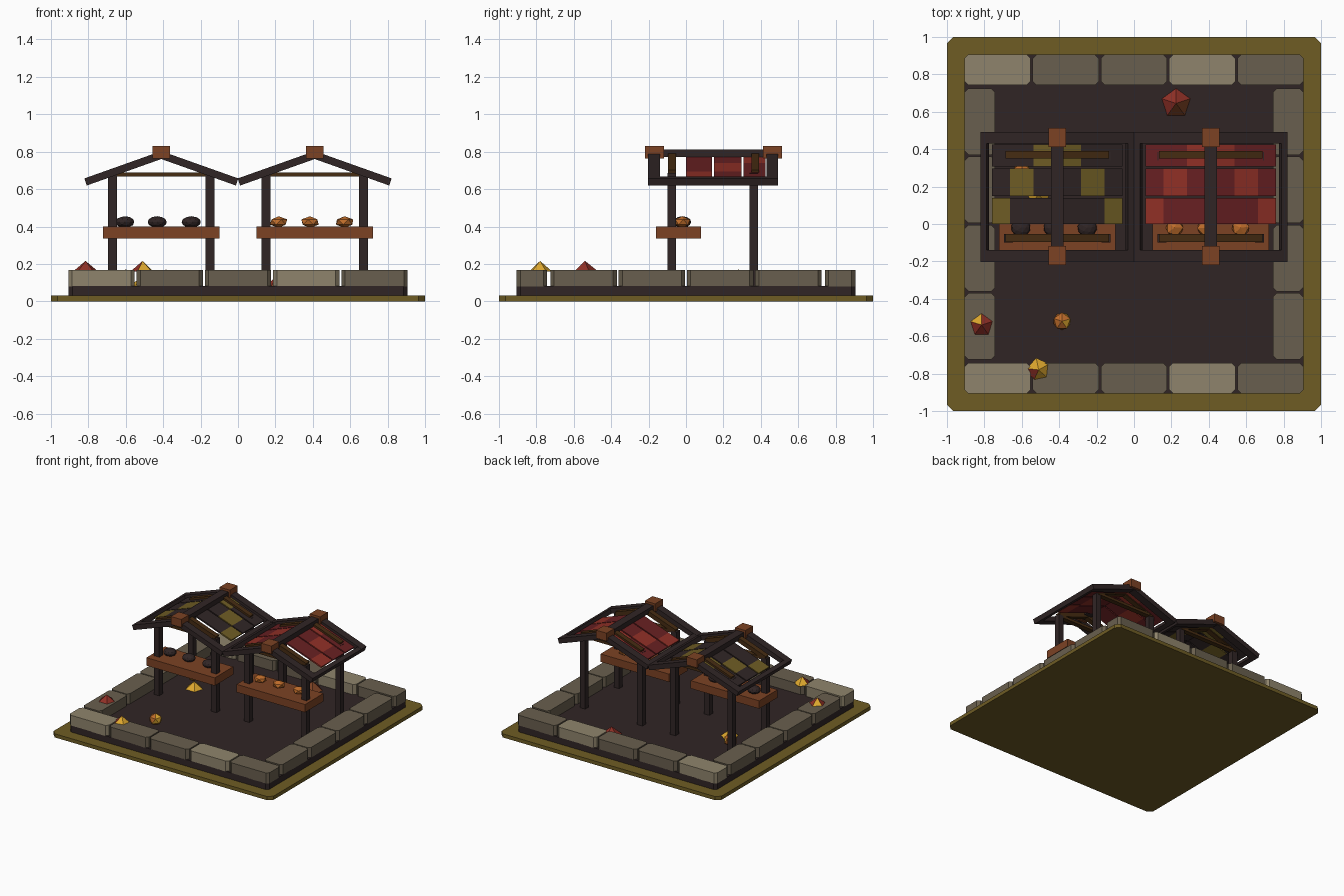
import bpy, bmesh, math
from mathutils import Matrix

if "Cube" in bpy.data.objects:
    bpy.data.objects.remove(bpy.data.objects["Cube"])


def material(name, rgb):
    m = bpy.data.materials.new(name)
    lin = [((c / 255 + 0.055) / 1.055) ** 2.4 for c in rgb]
    m.diffuse_color = (*lin, 1)
    m.use_nodes = True
    m.node_tree.nodes["Principled BSDF"].inputs["Base Color"].default_value = m.diffuse_color
    return m


GRASS = material("olive", (110, 92, 36))
DARK = material("dark_wood", (48, 37, 37))
STONE_L = material("light_stone", (143, 132, 108))
STONE_D = material("dark_stone", (105, 95, 78))
BROWN = material("brown_wood", (124, 66, 36))
TRUSS = material("deep_brown", (70, 44, 18))
RED_D = material("dark_red", (104, 32, 34))
RED_L = material("bright_red", (144, 48, 38))
ORANGE = material("orange", (190, 108, 42))
GOLD = material("gold", (222, 168, 46))


def finish(name, bm, mats):
    me = bpy.data.meshes.new(name)
    bm.to_mesh(me)
    bm.free()
    for m in mats:
        me.materials.append(m)
    ob = bpy.data.objects.new(name, me)
    bpy.context.collection.objects.link(ob)
    return ob


def box(name, x0, x1, y0, y1, z0, z1, mat, chamfer=0, tilt=0):
    """Box between limits, vertical edges chamfered, tilted about y."""
    bm = bmesh.new()
    bmesh.ops.create_cube(bm, size=1)
    bmesh.ops.scale(bm, vec=(x1 - x0, y1 - y0, z1 - z0), verts=bm.verts)
    if chamfer:
        ed = [e for e in bm.edges if abs(e.verts[0].co.z - e.verts[1].co.z) > 1e-4]
        bmesh.ops.bevel(bm, geom=ed, offset=chamfer, segments=1, affect='EDGES')
    ob = finish(name, bm, [mat])
    ob.location = ((x0 + x1) / 2, (y0 + y1) / 2, (z0 + z1) / 2)
    ob.rotation_euler.y = tilt
    return ob


# ground plate and floor
box("grass_plate", -1, 1, -1, 1, 0, 0.03, GRASS, 0.035)
box("floor", -0.905, 0.905, -0.905, 0.905, 0.03, 0.083, DARK, 0.02)

# border stones
P = 0.365
for s in (-1, 1):
    y0, y1 = sorted((s * 0.743, s * 0.905))
    for i in range(5):
        c = (i - 2) * P
        box("border_stone", c - 0.177, c + 0.177, y0, y1, 0.08, 0.167,
            STONE_L if i in (0, 3) else STONE_D, 0.02)
    for i in range(4):
        c = (i - 1.5) * P
        box("side_stone", y0, y1, c - 0.178, c + 0.178, 0.08, 0.167, STONE_D, 0.02)

# roof slope: height at distance u from the ridge
SLOPE, RIDGE = 0.355, 0.782
ANG = math.atan(SLOPE)


def slope_box(name, cx, side, u0, u1, y0, y1, thick, mat, lift=0.0):
    u = (u0 + u1) / 2
    half = (u1 - u0) / 2 / math.cos(ANG)
    x, z = cx + side * u, RIDGE - SLOPE * u + lift
    return box(name, x - half, x + half, y0, y1, z - thick / 2, z + thick / 2,
               mat, tilt=side * ANG)


def lump(name, x, y, z, rx, ry, rz, mats, rule, level=1, spin=0.0):
    bm = bmesh.new()
    bmesh.ops.create_icosphere(bm, subdivisions=level, radius=1)
    bmesh.ops.rotate(bm, matrix=Matrix.Rotation(spin, 3, 'Z'), verts=bm.verts)
    bmesh.ops.scale(bm, vec=(rx, ry, rz), verts=bm.verts)
    bm.normal_update()
    for f in bm.faces:
        f.material_index = rule(f.normal)
    finish(name, bm, mats).location = (x, y, z)


def stall(cx, cloth, accent, goods, offsets):
    # posts and counter
    for px in (-0.26, 0.26):
        for py in (-0.077, 0.363):
            box("post", cx + px - 0.024, cx + px + 0.024, py - 0.023, py + 0.023,
                0.06, 0.685, DARK)
    box("counter", cx - 0.311, cx + 0.311, -0.16, 0.08, 0.335, 0.4, BROWN)
    # goods on the counter
    for i, o in enumerate(offsets):
        lump("goods", cx + o, -0.02, 0.424, 0.052, 0.048, 0.031, [goods],
             lambda n: 0, 2 if goods == DARK else 1, i * 0.7)
    # roof frame
    for s in (-1, 1):
        for y0, y1 in ((-0.203, -0.14), (0.43, 0.493)):
            slope_box("rafter", cx, s, 0, 0.405, y0, y1, 0.04, DARK)
        slope_box("eave_beam", cx, s, 0.372, 0.405, -0.2, 0.49, 0.038, DARK)
        # cloth strips, one accent square per strip stepping outward
        cols = (0.0, 0.125, 0.25, 0.347)
        rows = ((0.307, 0.425), (0.15, 0.297), (0.0, 0.14))
        for r, (y0, y1) in enumerate(rows):
            for c in range(3):
                slope_box("roof_cloth", cx, s, cols[c], cols[c + 1], y0, y1, 0.012,
                          accent if r == c else cloth, -0.004)
        for y in (-0.075, 0.37):
            slope_box("truss_bar", cx, s, 0, 0.27, y - 0.021, y + 0.021, 0.036, TRUSS)
    for y in (-0.075, 0.37):
        box("tie_bar", cx - 0.265, cx + 0.265, y - 0.02, y + 0.02, 0.668, 0.69, TRUSS)
    # ridge
    box("ridge_beam", cx - 0.033, cx + 0.033, -0.18, 0.47, 0.772, 0.813, DARK)
    for y in (-0.168, 0.463):
        box("ridge_cap", cx - 0.047, cx + 0.047, y - 0.05, y + 0.05, 0.765, 0.831, BROWN)


stall(-0.41, DARK, GRASS, DARK, (-0.195, -0.022, 0.16))
stall(0.41, RED_D, RED_L, ORANGE, (-0.193, -0.025, 0.16))


# fallen leaves: five-sided cones with mixed faces
def leaf(x, y, z, r, h, mats, odd, spin=0.0):
    bm = bmesh.new()
    bmesh.ops.create_cone(bm, cap_ends=True, segments=5, radius1=r, radius2=0, depth=h)
    bmesh.ops.rotate(bm, matrix=Matrix.Rotation(spin, 3, 'Z'), verts=bm.verts)
    bm.normal_update()
    ox, oy = odd
    for f in bm.faces:
        n = f.normal
        f.material_index = int(n.x * ox + n.y * oy > 0.5)
    finish("leaf", bm, mats).location = (x, y, z + h / 2)


leaf(-0.815, -0.54, 0.16, 0.07, 0.056, [RED_L, GOLD], (-0.7, 0.7))
leaf(-0.51, -0.78, 0.16, 0.065, 0.056, [GOLD, RED_L], (-0.7, -0.7), 0.2)
leaf(0.225, 0.645, 0.083, 0.08, 0.07, [RED_L, BROWN], (0.7, -0.7))
leaf(-0.51, 0.16, 0.083, 0.068, 0.056, [GOLD, ORANGE], (-0.7, 0.7))

# round fallen fruit
for x, y in ((-0.385, -0.52), (-0.6, 0.28)):
    lump("fruit", x, y, 0.123, 0.052, 0.052, 0.048, [ORANGE, GOLD],
         lambda n: int(n.x > 0.35), 1, 0.3)
